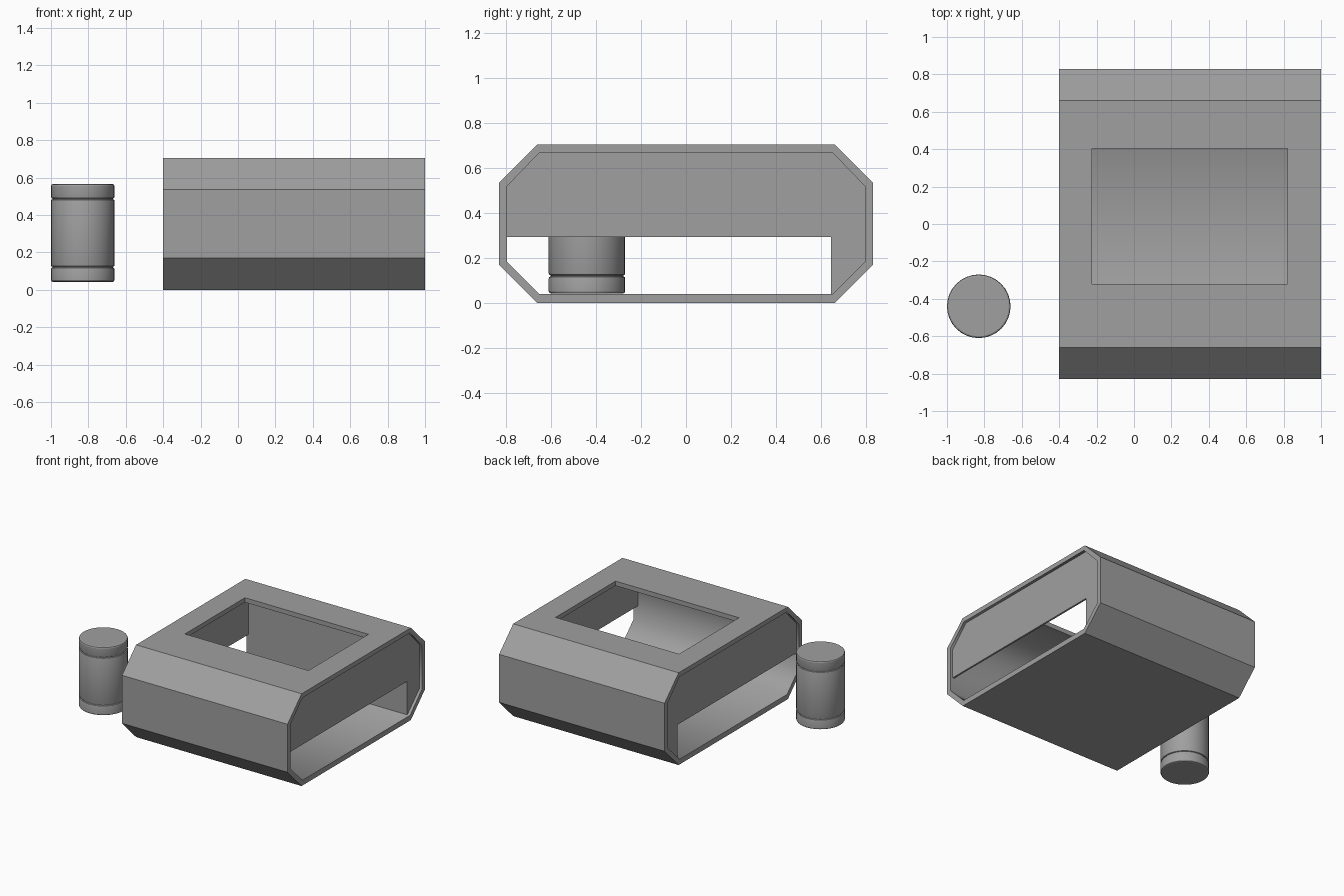
import bpy, bmesh, math

if "Cube" in bpy.data.objects:
    bpy.data.objects.remove(bpy.data.objects["Cube"])

grey = bpy.data.materials.new("plain_grey")
grey.diffuse_color = (0.35, 0.35, 0.35, 1)
grey.use_nodes = True
grey.node_tree.nodes["Principled BSDF"].inputs["Base Color"].default_value = grey.diffuse_color

X0, X1 = -0.40, 1.0


def finish(bm, name):
    bmesh.ops.recalc_face_normals(bm, faces=bm.faces[:])
    me = bpy.data.meshes.new(name)
    bm.to_mesh(me)
    bm.free()
    me.materials.append(grey)
    ob = bpy.data.objects.new(name, me)
    bpy.context.collection.objects.link(ob)
    return ob


def prism(name, profile, x0, x1):
    """Extrude a (y, z) profile along x."""
    bm = bmesh.new()
    a = [bm.verts.new((x0, y, z)) for y, z in profile]
    b = [bm.verts.new((x1, y, z)) for y, z in profile]
    n = len(profile)
    bm.faces.new(a)
    bm.faces.new(b)
    for i in range(n):
        j = (i + 1) % n
        bm.faces.new((a[i], a[j], b[j], b[i]))
    return finish(bm, name)


def octagon(hy, flat, z0, z1, z2, z3):
    """Octagonal (y, z) section; the top edge is side 4."""
    right = [(flat, z0), (hy, z1), (hy, z2), (flat, z3)]
    left = [(-y, z) for y, z in reversed(right)]
    return [left[-1]] + right + left[:-1]


# Octagonal sleeve with a rectangular opening in the roof
outer = octagon(0.83, 0.66, 0.0, 0.17, 0.537, 0.705)
inner = octagon(0.795, 0.65, 0.04, 0.185, 0.52, 0.67)
hole = [(-0.225, 0.405), (0.82, 0.405), (0.82, -0.32), (-0.225, -0.32)]
bm = bmesh.new()
rings, holes, inner_faces = [], [], set()
for prof in (outer, inner):
    a = [bm.verts.new((X0, y, z)) for y, z in prof]
    b = [bm.verts.new((X1, y, z)) for y, z in prof]
    h = [bm.verts.new((x, y, prof[4][1])) for x, y in hole]
    faces = []
    for i in range(8):
        j = (i + 1) % 8
        if i != 4:
            faces.append(bm.faces.new((a[i], a[j], b[j], b[i])))
    corners = [a[4], b[4], b[5], a[5]]
    for i in range(4):
        j = (i + 1) % 4
        faces.append(bm.faces.new((corners[i], corners[j], h[j], h[i])))
    if prof is inner:
        inner_faces = set(faces)
    rings.append((a, b))
    holes.append(h)
for k in (0, 1):                                   # end rims
    o, n = rings[0][k], rings[1][k]
    for i in range(8):
        j = (i + 1) % 8
        bm.faces.new((o[i], o[j], n[j], n[i]))
for i in range(4):                                 # opening sides
    j = (i + 1) % 4
    bm.faces.new((holes[0][i], holes[0][j], holes[1][j], holes[1][i]))
for f in inner_faces:                              # soft-shaded interior
    f.smooth = True
for e in bm.edges:
    if any(f not in inner_faces for f in e.link_faces):
        e.smooth = False
finish(bm, "sleeve")

# Recessed end panels, cut away below to leave a slot
panel = [(-0.795, 0.295), (-0.795, 0.52), (-0.65, 0.67), (0.65, 0.67),
         (0.795, 0.52), (0.795, 0.185), (0.65, 0.04), (0.645, 0.04),
         (0.645, 0.295)]
prism("left_end_panel", panel, X0 + 0.022, X0 + 0.036)
prism("right_end_panel", panel, X1 - 0.036, X1 - 0.022)

# Upright inner wall joining the panels at the back
wall = [(0.645, 0.04), (0.645, 0.67), (0.655, 0.66), (0.655, 0.045)]
prism("inner_back_wall", wall, X0 + 0.036, X1 - 0.036)

# Separate round canister with two grooves
profile = [(0.0, 0.043), (0.160, 0.043), (0.167, 0.046), (0.170, 0.053),
           (0.170, 0.110), (0.168, 0.116), (0.162, 0.119), (0.162, 0.124),
           (0.168, 0.127), (0.170, 0.133), (0.170, 0.475), (0.168, 0.481),
           (0.162, 0.484), (0.162, 0.489), (0.168, 0.492), (0.170, 0.498),
           (0.170, 0.555), (0.167, 0.562), (0.160, 0.565), (0.0, 0.565)]
SEG = 32
bm = bmesh.new()
loops = []
for r, z in profile:
    if r == 0:
        loops.append([bm.verts.new((-0.83, -0.44, z))] * SEG)
    else:
        loops.append([bm.verts.new((-0.83 + r * math.cos(t), -0.44 + r * math.sin(t), z))
                      for t in (2 * math.pi * i / SEG for i in range(SEG))])
for lo, hi in zip(loops, loops[1:]):
    for i in range(SEG):
        j = (i + 1) % SEG
        bm.faces.new(list(dict.fromkeys((lo[i], lo[j], hi[j], hi[i]))))
for f in bm.faces:
    f.smooth = True
can = finish(bm, "canister")
can.data.set_sharp_from_angle(angle=math.radians(20))
